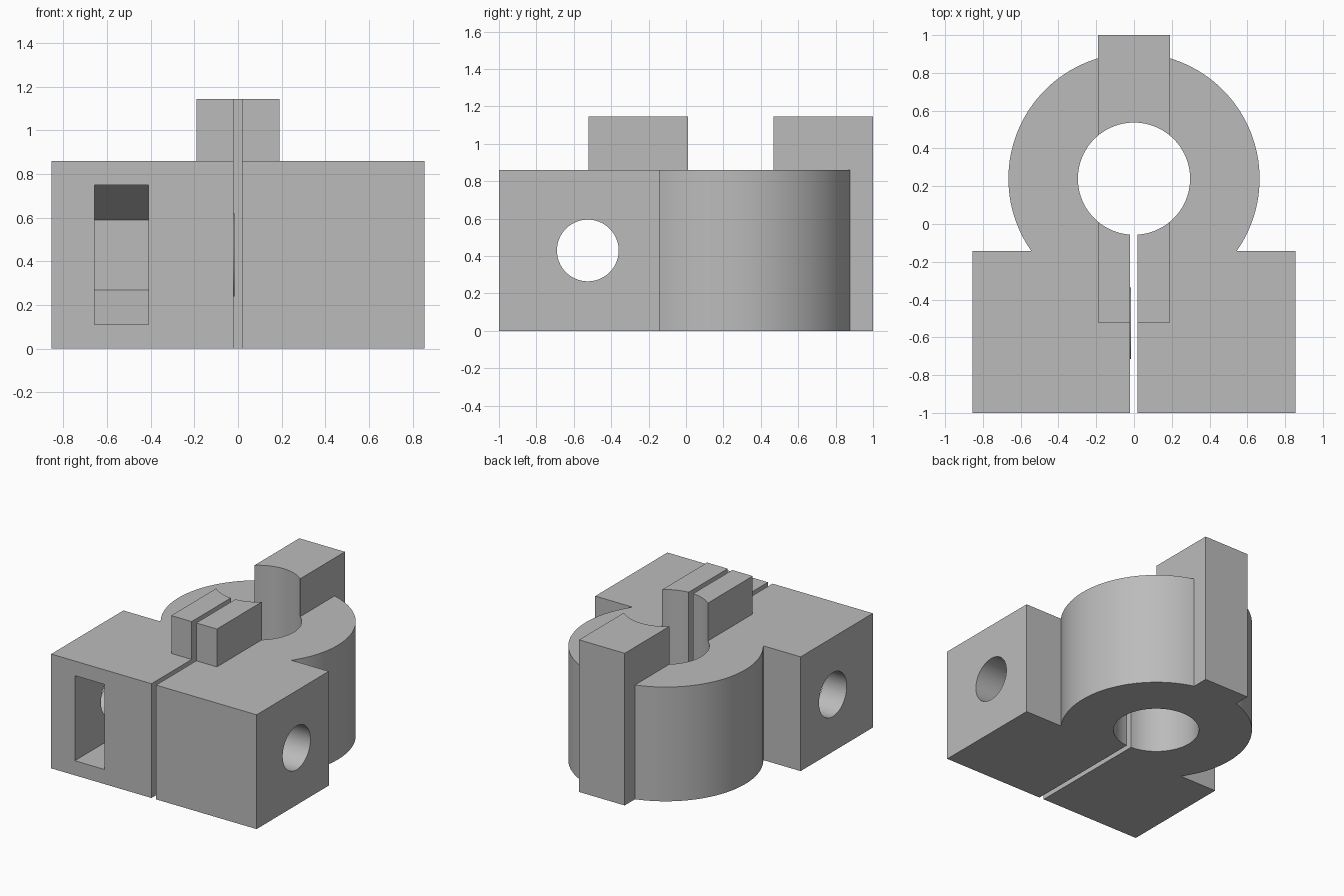
import bpy, math

if "Cube" in bpy.data.objects:
    bpy.data.objects.remove(bpy.data.objects["Cube"])

grey = bpy.data.materials.new("plain grey")
grey.diffuse_color = (0.5, 0.5, 0.5, 1)
grey.use_nodes = True
grey.node_tree.nodes["Principled BSDF"].inputs["Base Color"].default_value = grey.diffuse_color


def prism(name, points, depth, axis='Z', start=0.0):
    """Extrude a closed outline: (x, y) along z, or (y, z) along x."""
    n = len(points)
    put = (lambda p, d: (p[0], p[1], d)) if axis == 'Z' else (lambda p, d: (d, p[0], p[1]))
    verts = [put(p, start) for p in points] + [put(p, start + depth) for p in points]
    faces = [tuple(reversed(range(n))), tuple(range(n, 2 * n))]
    faces += [(i, (i + 1) % n, n + (i + 1) % n, n + i) for i in range(n)]
    mesh = bpy.data.meshes.new(name)
    mesh.from_pydata(verts, [], faces)
    mesh.materials.append(grey)
    ob = bpy.data.objects.new(name, mesh)
    bpy.context.collection.objects.link(ob)
    return ob


def rect(x0, x1, y0, y1):
    return [(x0, y0), (x1, y0), (x1, y1), (x0, y1)]


def circle(cx, cy, r, n=96):
    return [(cx + r * math.cos(2 * math.pi * i / n),
             cy + r * math.sin(2 * math.pi * i / n)) for i in range(n)]


def combine(target, tool, operation):
    mod = target.modifiers.new(operation.lower(), 'BOOLEAN')
    mod.operation, mod.solver, mod.object = operation, 'EXACT', tool
    bpy.context.view_layer.objects.active = target
    bpy.ops.object.modifier_apply(modifier=mod.name)
    bpy.data.objects.remove(tool)


BORE_Y, BOLT_Y, BOLT_Z = 0.24, -0.525, 0.43
HEIGHT, TOP = 0.86, 1.145

# Body: round collar, clamping block and raised key along the middle
clamp = prism("shaft_clamp", circle(0, BORE_Y, 0.665, 128), HEIGHT)
combine(clamp, prism("block", rect(-0.855, 0.855, -1, -0.142), HEIGHT), 'UNION')
combine(clamp, prism("key", rect(-0.19, 0.19, -0.522, 1), TOP), 'UNION')

# Shaft bore and clamping slit
combine(clamp, prism("bore", circle(0, BORE_Y, 0.297), 2, start=-0.5), 'DIFFERENCE')
combine(clamp, prism("slit", rect(-0.02, 0.018, -1.2, BORE_Y), 2, start=-0.5), 'DIFFERENCE')

# Thin lip around the bolt hole inside the slit
combine(clamp, prism("lip", circle(BOLT_Y, BOLT_Z, 0.19), 0.055, 'X', -0.07), 'UNION')

# Cross bolt hole
combine(clamp, prism("bolt_hole", circle(BOLT_Y, BOLT_Z, 0.165, 64), 3, 'X', -1.5), 'DIFFERENCE')

# Nut pocket: half hexagon at the back, open to the front face
r = 0.32
back = BOLT_Y + r * math.cos(math.pi / 6)
pocket = [(-1.2, BOLT_Z - r), (BOLT_Y, BOLT_Z - r), (back, BOLT_Z - r / 2),
          (back, BOLT_Z + r / 2), (BOLT_Y, BOLT_Z + r), (-1.2, BOLT_Z + r)]
combine(clamp, prism("nut_pocket", pocket, 0.247, 'X', -0.658), 'DIFFERENCE')

# Smooth round walls, keep edges sharp
bpy.ops.object.select_all(action='DESELECT')
clamp.select_set(True)
bpy.context.view_layer.objects.active = clamp
bpy.ops.object.shade_smooth_by_angle(angle=math.radians(25))
